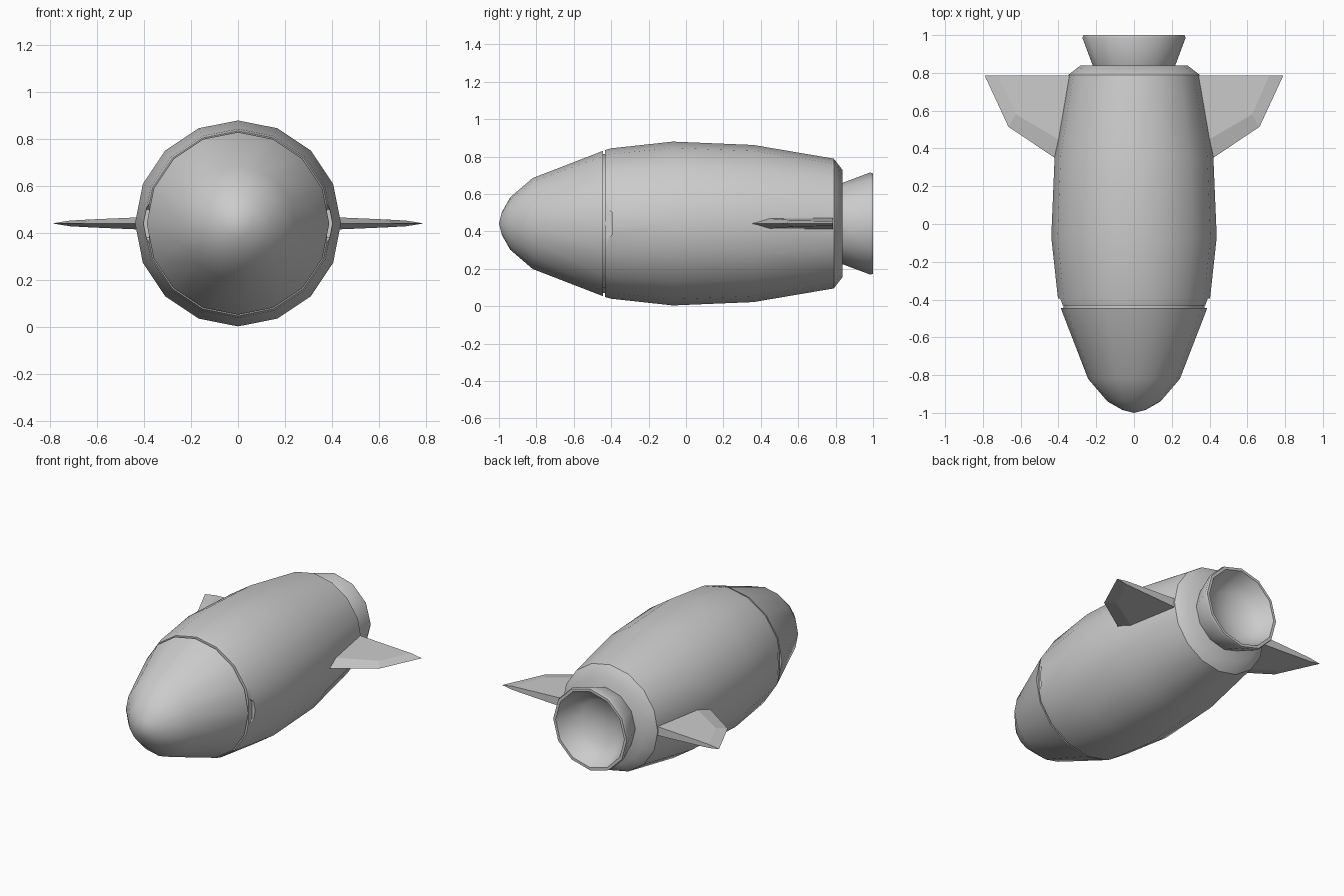
import bpy, bmesh, math

if "Cube" in bpy.data.objects:
    bpy.data.objects.remove(bpy.data.objects["Cube"], do_unlink=True)

AXIS_Z = 0.442

grey = bpy.data.materials.new("plain_grey")
grey.use_nodes = True
grey.diffuse_color = (0.6, 0.6, 0.6, 1)
grey.node_tree.nodes["Principled BSDF"].inputs["Base Color"].default_value = (0.6, 0.6, 0.6, 1)


def make_object(name, bm):
    bmesh.ops.recalc_face_normals(bm, faces=bm.faces)
    mesh = bpy.data.meshes.new(name)
    bm.to_mesh(mesh)
    bm.free()
    obj = bpy.data.objects.new(name, mesh)
    mesh.materials.append(grey)
    bpy.context.collection.objects.link(obj)
    return obj


def activate(obj):
    bpy.ops.object.select_all(action='DESELECT')
    obj.select_set(True)
    bpy.context.view_layer.objects.active = obj


def smooth(obj, angle=40):
    activate(obj)
    bpy.ops.object.shade_smooth_by_angle(angle=math.radians(angle))


def revolve(name, profile, sides):
    """Closed solid turned about the long axis; profile is (y, radius), ends on the axis."""
    bm = bmesh.new()
    rings = []
    for y, r in profile:
        if r == 0:
            rings.append([bm.verts.new((0, y, AXIS_Z))] * sides)
        else:
            angles = [2 * math.pi * i / sides for i in range(sides)]
            rings.append([bm.verts.new((r * math.sin(a), y, AXIS_Z + r * math.cos(a)))
                          for a in angles])
    for a, b in zip(rings, rings[1:]):
        for i in range(sides):
            j = (i + 1) % sides
            bm.faces.new(list(dict.fromkeys((a[i], a[j], b[j], b[i]))))
    return make_object(name, bm)


def prism(name, outline, x0, x1):
    """Extrude a (y, z) outline along x."""
    bm = bmesh.new()
    face = bm.faces.new([bm.verts.new((x0, y, AXIS_Z + z)) for y, z in outline])
    moved = bmesh.ops.extrude_face_region(bm, geom=[face])["geom"]
    bmesh.ops.translate(bm, vec=(x1 - x0, 0, 0),
                        verts=[v for v in moved if isinstance(v, bmesh.types.BMVert)])
    return make_object(name, bm)


# Nose cone
nose = revolve("nose_cone", [(-1, 0), (-0.985, 0.06), (-0.94, 0.14), (-0.82, 0.243),
                             (-0.445, 0.388), (-0.445, 0)], 16)
smooth(nose)

# Main body with the narrow seam collar at the front and chamfered tail
body = revolve("body", [(-0.46, 0), (-0.46, 0.372), (-0.432, 0.372), (-0.432, 0.393),
                        (-0.4, 0.402), (-0.07, 0.438), (0.36, 0.42), (0.79, 0.347),
                        (0.838, 0.285), (0.838, 0)], 16)

# Latch notches cut in both sides of the body's front edge
for side in (-1, 1):
    cutter = prism("notch_cutter", [(-0.45, -0.1), (-0.395, -0.06),
                                    (-0.395, 0.06), (-0.45, 0.1)], side * 0.378, side * 0.5)
    cutter.hide_render = True
    cut = body.modifiers.new("notch", 'BOOLEAN')
    cut.operation = 'DIFFERENCE'
    cut.solver = 'EXACT'
    cut.object = cutter
    activate(body)
    bpy.ops.object.modifier_apply(modifier=cut.name)
    bpy.data.objects.remove(cutter, do_unlink=True)
smooth(body)

# Hollow exhaust nozzle
nozzle = revolve("nozzle", [(0.8, 0), (0.8, 0.205), (0.838, 0.218), (0.985, 0.273), (1, 0.268),
                            (1, 0.25), (0.93, 0.215), (0.875, 0.15), (0.85, 0)], 12)
smooth(nozzle)

# Side fins: thick inner panel bevelled to a sharp leading edge
ridge = [(0.3, 0.39, 0.031), (0.625, 0.58, 0.017), (0.715, 0.785, 0.012), (0.3, 0.785, 0.031)]
edge = [(0.3, 0.27), (0.665, 0.515), (0.79, 0.785)]
for name, side in (("left_fin", 1), ("right_fin", -1)):
    bm = bmesh.new()
    rim = [bm.verts.new((side * x, y, AXIS_Z)) for x, y in edge]
    top, low = ([bm.verts.new((side * x, y, AXIS_Z + s * t)) for x, y, t in ridge]
                for s in (1, -1))
    for panel in (top, low):
        bm.faces.new(panel)
        for i in range(2):
            bm.faces.new((rim[i], rim[i + 1], panel[i + 1], panel[i]))
    # Trailing edge and root
    bm.faces.new((top[2], rim[2], low[2], low[3], top[3]))
    bm.faces.new((top[3], low[3], low[0], rim[0], top[0]))
    make_object(name, bm)
